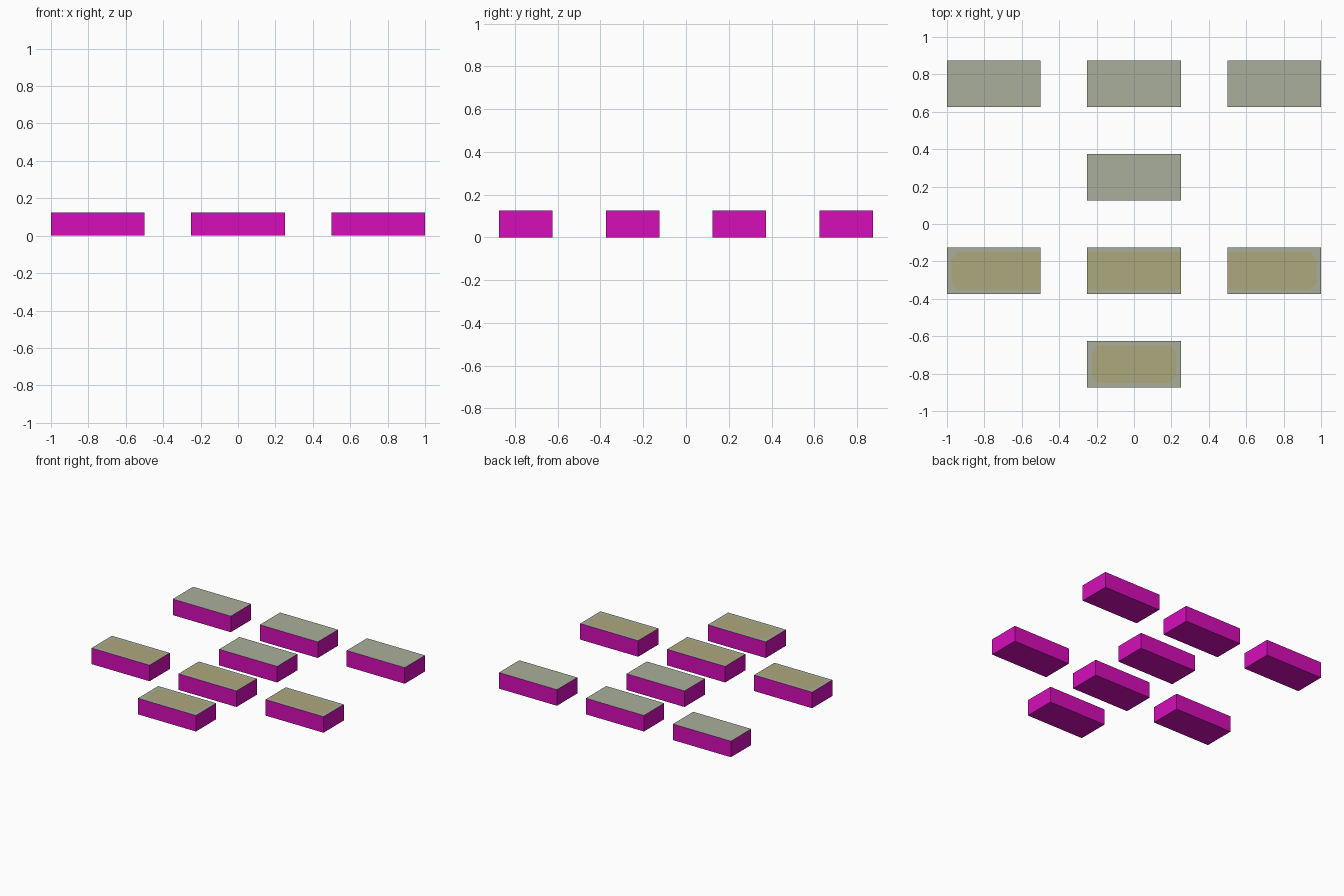
import bpy, bmesh
from mathutils import Vector

if "Cube" in bpy.data.objects:
    bpy.data.objects.remove(bpy.data.objects["Cube"])


def material(name, rgb):
    """Flat material from an sRGB 0-255 colour."""
    m = bpy.data.materials.new(name)
    lin = [((c / 255 + 0.055) / 1.055) ** 2.4 if c > 10 else c / 255 / 12.92 for c in rgb]
    m.diffuse_color = (*lin, 1)
    m.use_nodes = True
    m.node_tree.nodes["Principled BSDF"].inputs["Base Color"].default_value = m.diffuse_color
    return m


MAGENTA = material("magenta sides", (214, 13, 186))
STONE = material("grey green top", (170, 175, 155))
SAND = material("sand top", (174, 168, 126))

L, W, H = 0.5, 0.25, 0.125   # block size
RIM = 0.025                  # grey border around the sand area
CHAMFER = 0.035              # cut corners of the sand area


def block(name, x, y, sand=False, closed=()):
    """Box with a coloured top; 'closed' lists the x ends that have a rim."""
    bm = bmesh.new()
    bmesh.ops.create_cube(bm, size=1)
    bmesh.ops.scale(bm, vec=(L, W, H), verts=bm.verts)
    bmesh.ops.translate(bm, vec=(0, 0, H / 2), verts=bm.verts)

    # Planes (point, outward normal) bounding the sand area
    planes = []
    if sand:
        hx, hy = L / 2 - RIM, W / 2 - RIM
        planes = [(Vector((0, s * hy, 0)), Vector((0, s, 0))) for s in (-1, 1)]
        for e in closed:
            planes.append((Vector((e * hx, 0, 0)), Vector((e, 0, 0))))
            for s in (-1, 1):
                planes.append((Vector((e * (hx - CHAMFER), s * hy, 0)),
                               Vector((e, s, 0)).normalized()))
    for co, no in planes:
        top = [f for f in bm.faces if f.normal.z > 0.9]
        geom = top + list({e for f in top for e in f.edges}) + list({v for f in top for v in f.verts})
        bmesh.ops.bisect_plane(bm, geom=geom, plane_co=co, plane_no=no)

    # Colour by direction, then by position inside the sand outline
    bm.normal_update()
    for f in bm.faces:
        if f.normal.z > 0.9:
            c = f.calc_center_median()
            inside = sand and all((c - co).dot(no) < 0 for co, no in planes)
            f.material_index = 2 if inside else 1

    me = bpy.data.meshes.new(name)
    bm.to_mesh(me)
    bm.free()
    for m in (MAGENTA, STONE, SAND):
        me.materials.append(m)
    ob = bpy.data.objects.new(name, me)
    ob.location = (x, y, 0)
    bpy.context.collection.objects.link(ob)


# Back row and the inner block in plain stone
for label, x in (("left", -0.75), ("middle", 0), ("right", 0.75)):
    block(f"back_{label}_block", x, 0.75)
block("inner_block", 0, 0.25)

# Sand strip split over three blocks, plus the single front block
block("strip_left_block", -0.75, -0.25, True, (-1,))
block("strip_middle_block", 0, -0.25, True)
block("strip_right_block", 0.75, -0.25, True, (1,))
block("front_block", 0, -0.75, True, (-1, 1))
